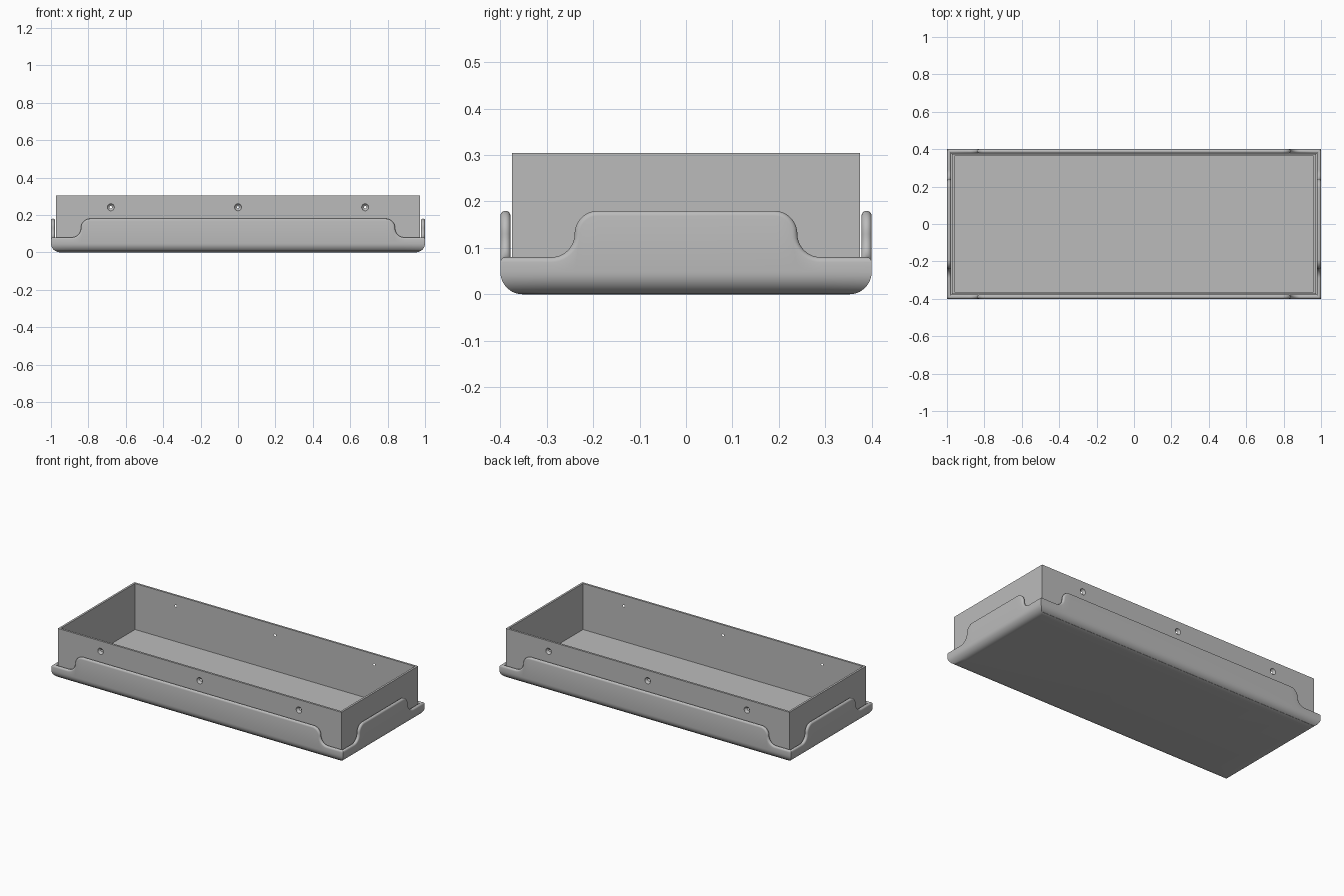
import bpy, bmesh
from math import sin, cos, pi
from mathutils import Vector

cube = bpy.data.objects.get("Cube")
if cube:
    bpy.data.objects.remove(cube, do_unlink=True)

grey = bpy.data.materials.new("plain_grey")
grey.use_nodes = True
colour = (0.5, 0.5, 0.5, 1)
grey.diffuse_color = colour
grey.node_tree.nodes["Principled BSDF"].inputs["Base Color"].default_value = colour

HX, HY = 1.0, 0.4           # outer half sizes
BASE_R, RIM_R = 0.048, 0.011


def make_object(name, bm):
    bmesh.ops.recalc_face_normals(bm, faces=bm.faces)
    mesh = bpy.data.meshes.new(name)
    bm.to_mesh(mesh)
    bm.free()
    obj = bpy.data.objects.new(name, mesh)
    bpy.context.collection.objects.link(obj)
    mesh.materials.append(grey)
    return obj


def smooth(obj):
    bpy.ops.object.select_all(action='DESELECT')
    obj.select_set(True)
    bpy.context.view_layer.objects.active = obj
    bpy.ops.object.shade_smooth_by_angle(angle=pi / 6)


def rim_outline(half):
    """Top edge of one skirt side: (position, height, normal) with an S step near each end."""
    r, mid, steps = 0.05, 0.13, 10
    s0 = half - 0.21
    pts = []
    for i in range(steps + 1):
        a = pi / 2 * (1 - i / steps)
        pts.append((s0 + r * cos(a), mid + r * sin(a), cos(a), sin(a)))
    for i in range(1, steps + 1):
        a = pi + pi / 2 * i / steps
        pts.append((s0 + 2 * r + r * cos(a), mid + r * sin(a), -cos(a), -sin(a)))
    pts.append((half, mid - r, 0, 1))
    return [(-s, z, -ns, nz) for s, z, ns, nz in reversed(pts)] + pts


def section(station, half):
    """Wall cross-section at one station as (position, inset, height)."""
    s, z, ns, nz = station
    rows = [(s, 2 * RIM_R, 0.01)]
    for i in range(9):
        a = pi * i / 8
        drop = RIM_R * (1 - sin(a))
        rows.append((s - drop * ns, RIM_R * (1 - cos(a)), z - drop * nz))
    rows[0] = (rows[1][0], 2 * RIM_R, 0.01)
    rows = [rows[0]] + [(p, 2 * RIM_R - d, h) for p, d, h in reversed(rows[1:])][::-1]
    for i in range(9):
        a = pi / 2 * i / 8
        rows.append((s, BASE_R * (1 - cos(a)), BASE_R * (1 - sin(a))))
    if abs(s) > half - 0.001:          # mitre at the corners
        sign = 1 if s > 0 else -1
        rows = [(sign * (half - d), d, h) for p, d, h in rows]
    return rows


# Skirt: four mitred sides, rounded rim and rounded base
bm = bmesh.new()
for half, out, along, normal in (
        (HX, HY, Vector((1, 0, 0)), Vector((0, -1, 0))),
        (HX, HY, Vector((-1, 0, 0)), Vector((0, 1, 0))),
        (HY, HX, Vector((0, 1, 0)), Vector((1, 0, 0))),
        (HY, HX, Vector((0, -1, 0)), Vector((-1, 0, 0)))):
    grid = [[bm.verts.new(along * p + normal * (out - d) + Vector((0, 0, h)))
             for p, d, h in section(st, half)] for st in rim_outline(half)]
    for a, b in zip(grid, grid[1:]):
        for k in range(len(a) - 1):
            bm.faces.new((a[k], b[k], b[k + 1], a[k + 1]))
bmesh.ops.remove_doubles(bm, verts=bm.verts, dist=1e-5)
# Close the underside and the hidden inner floor
for level in (0, 0.01):
    ring = [e for e in bm.edges if e.is_boundary
            and all(abs(v.co.z - level) < 1e-4 for v in e.verts)]
    bmesh.ops.contextual_create(bm, geom=ring)
smooth(make_object("skirt", bm))

# Tray: open box with thin walls
TX, TY, LOW, TOP, WALL = 0.972, 0.375, 0.005, 0.305, 0.018
bm = bmesh.new()
bmesh.ops.create_cube(bm, size=1)
for v in bm.verts:
    v.co = (v.co.x * 2 * TX, v.co.y * 2 * TY, TOP if v.co.z > 0 else LOW)
lid = max(bm.faces, key=lambda f: f.calc_center_median().z)
bmesh.ops.inset_region(bm, faces=[lid], thickness=WALL)
floor = bmesh.ops.extrude_discrete_faces(bm, faces=[lid])["faces"][0]
for v in floor.verts:
    v.co.z = 0.02
tray = make_object("tray", bm)

# Shallow round dimples along the front and back walls
bm = bmesh.new()
for x in (-0.68, 0, 0.68):
    for side in (-1, 1):
        made = bmesh.ops.create_uvsphere(bm, u_segments=24, v_segments=16, radius=0.02)
        bmesh.ops.translate(bm, verts=made["verts"], vec=(x, side * (TY + 0.006), 0.241))
cutter = make_object("dimple_cutter", bm)
cutter.hide_render = True
cutter.hide_set(True)
mod = tray.modifiers.new("dimples", 'BOOLEAN')
mod.operation = 'DIFFERENCE'
mod.solver = 'EXACT'
mod.object = cutter
smooth(tray)
